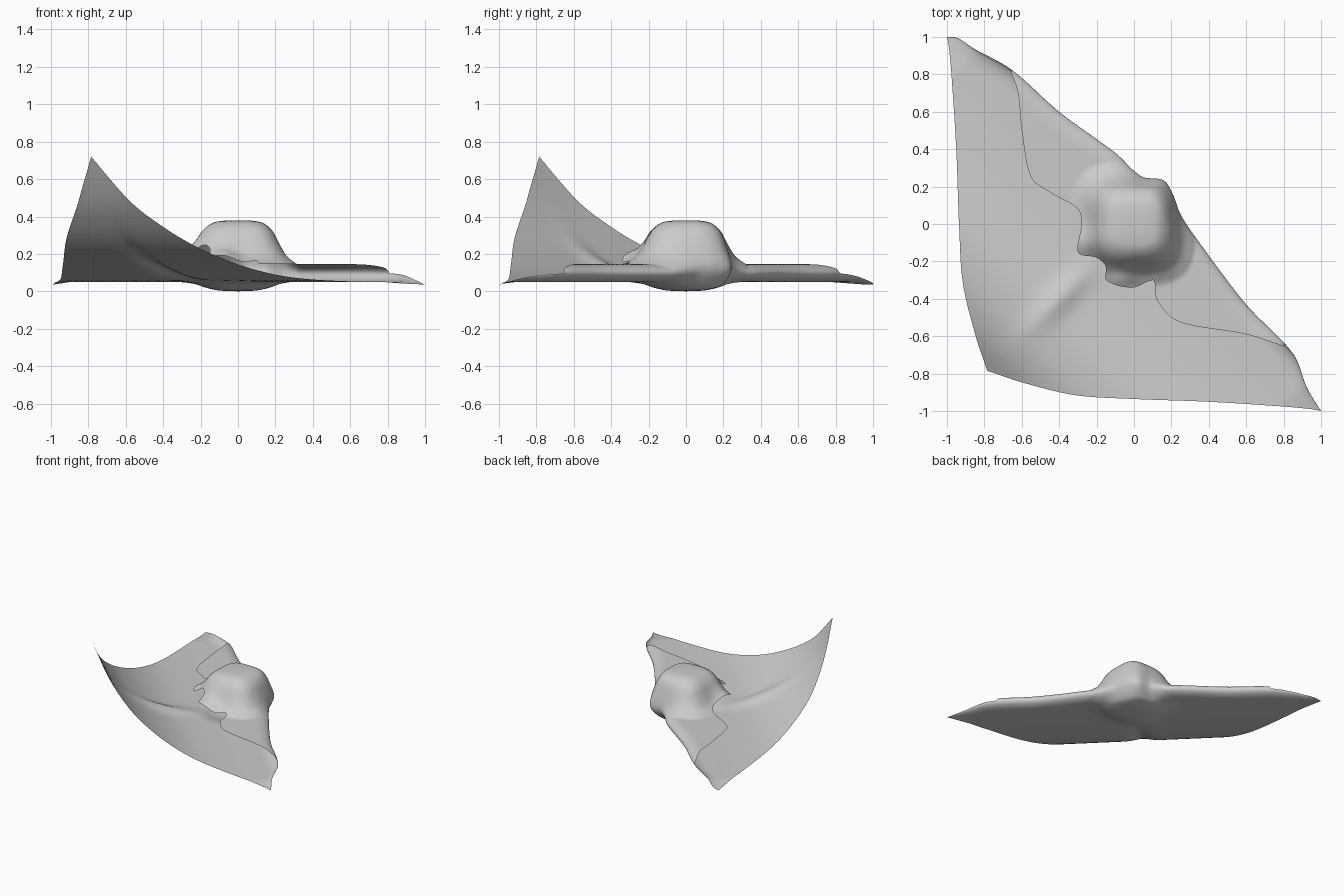
import bpy, bmesh, math

if "Cube" in bpy.data.objects:
    bpy.data.objects.remove(bpy.data.objects["Cube"])


def curve(pts, t):
    """Smooth interpolation through (t, value) pairs."""
    n = len(pts)
    if t <= pts[0][0]:
        return pts[0][1]
    if t >= pts[-1][0]:
        return pts[-1][1]
    i = max(k for k in range(n - 1) if pts[k][0] <= t)

    def slope(k):
        a, b = pts[max(k - 1, 0)], pts[min(k + 1, n - 1)]
        return (b[1] - a[1]) / (b[0] - a[0])
    (x0, y0), (x1, y1) = pts[i], pts[i + 1]
    h = x1 - x0
    s = (t - x0) / h
    return ((2*s**3 - 3*s**2 + 1) * y0 + (s**3 - 2*s**2 + s) * h * slope(i)
            + (3*s**2 - 2*s**3) * y1 + (s**3 - s**2) * h * slope(i + 1))


# p runs along the diagonal fold, q runs across it (x = p + q, y = q - p)
OUTER = [(0, -.785), (.03, -.77), (.12, -.725), (.3, -.615), (.46, -.475),
         (.67, -.28), (.88, -.095), (.97, -.02), (1, 0)]
FOLD = [(-1, 0), (-.97, .025), (-.9, .04), (-.74, .085), (-.5, .1), (-.24, .14), (-.105, .148),
        (-.04, .195), (.02, .185), (.1, .15), (.225, .125), (.515, .085),
        (.775, .078), (.9, .025), (1, 0)]
FLAP = [(-.74, .08), (-.66, .04), (-.55, -.05), (-.4, -.15), (-.31, -.14), (-.19, -.11),
        (-.14, -.14), (-.075, -.225), (-.01, -.19), (.04, -.19), (.075, -.225),
        (.17, -.17), (.2, -.1), (.26, -.14), (.35, -.15), (.42, -.12),
        (.595, .005), (.73, .075)]
LIFT = [(0, .05), (.15, .051), (.33, .075), (.46, .138), (.575, .24), (.65, .345),
        (.72, .495), (.785, .72)]
BLOCK = [(0, .235), (.08, .232), (.14, .217), (.19, .17), (.225, .105), (.265, .045), (.33, 0)]
BULGE = [(0, .05), (.1, .045), (.17, .03), (.23, .01), (.3, 0)]
RIM = [(0, .145), (.6, .145), (.72, .142), (.8, .13), (.9, .095), (1, .04)]


def radius(x, y):
    return (abs(x)**3.3 + abs(y)**3.3) ** (1 / 3.3)


def low_z(p, q):
    x, y = p + q, q - p
    crease = .03 * math.exp(-(p / .05)**2 - ((q + .4) / .16)**2)
    tip = .018 * max(0, abs(p) - .88) / .12
    return curve(LIFT, -q) - curve(BULGE, radius(x, y)) + crease - tip


def top_z(p, q):
    x, y = p + q, q - p
    nose = sum(.05 * math.exp(-((x - a)**2 + (y - b)**2) / .008)
               for a, b in ((-.29, -.1), (-.08, -.31)))
    return curve(RIM, abs(p)) + curve(BLOCK, radius(x, y)) + nose


def sheet_z(p, q, fold, side):
    """Height on the lower (-1) or upper (+1) layer, joined by a round fold."""
    lo = low_z(p, q)
    c = max(0, 1 - (fold - q) / .07)
    return lo + (top_z(p, q) - lo) * (.5 + .5 * side * math.sqrt(max(0, 1 - c * c)))


# cloth: one sheet, lower part with a lifted corner, then folded over the block
NP, NL, NT = 200, 60, 50
bm = bmesh.new()
rows = []
for i in range(NP + 1):
    p = -1 + 2 * i / NP
    fold, outer = curve(FOLD, p), curve(OUTER, abs(p))
    edge = min(curve(FLAP, p), fold) if -.74 < p < .73 else fold
    row = []
    for j in range(NL + 1):
        q = fold + (outer - fold) * (1 - j / NL) ** 1.7
        row.append(bm.verts.new((p + q, q - p, sheet_z(p, q, fold, -1))))
    for j in range(1, NT + 1):
        q = fold + (edge - fold) * (j / NT) ** 2
        row.append(bm.verts.new((p + q, q - p, sheet_z(p, q, fold, 1))))
    rows.append(row)
for a, b in zip(rows, rows[1:]):
    for j in range(NL + NT):
        bm.faces.new((a[j], b[j], b[j + 1], a[j + 1]))
bmesh.ops.remove_doubles(bm, verts=bm.verts, dist=1e-5)
bmesh.ops.recalc_face_normals(bm, faces=bm.faces)
for f in bm.faces:
    f.smooth = True
mesh = bpy.data.meshes.new("folded_cloth")
bm.to_mesh(mesh)
bm.free()
cloth = bpy.data.objects.new("folded_cloth", mesh)
bpy.context.collection.objects.link(cloth)
